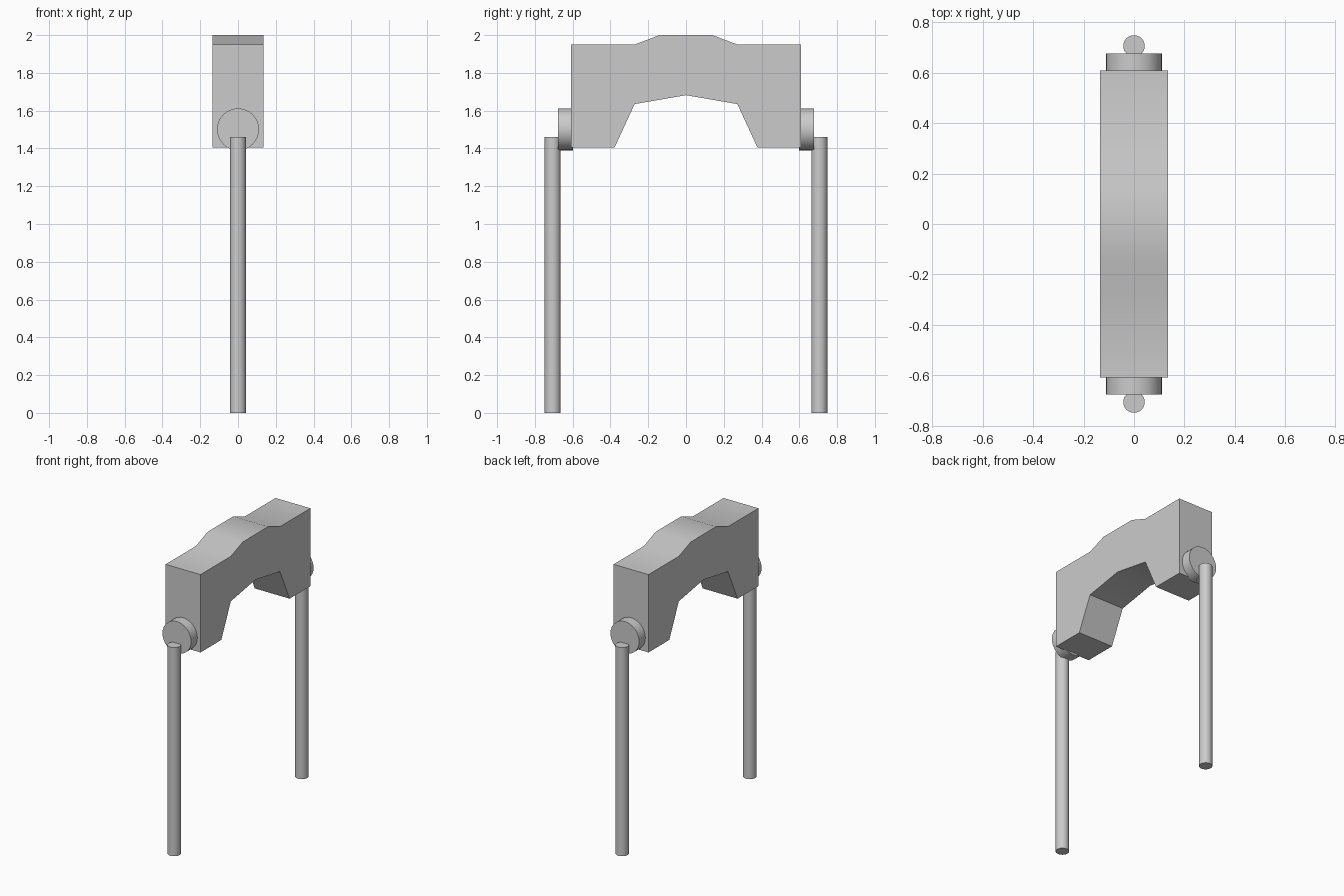
import bpy, bmesh, math

if "Cube" in bpy.data.objects:
    bpy.data.objects.remove(bpy.data.objects["Cube"])


def smooth(obj):
    bpy.ops.object.select_all(action='DESELECT')
    obj.select_set(True)
    bpy.context.view_layer.objects.active = obj
    bpy.ops.object.shade_smooth_by_angle(angle=math.radians(30))


def cylinder(name, radius, depth, location, rotation=(0, 0, 0)):
    bpy.ops.mesh.primitive_cylinder_add(vertices=32, radius=radius, depth=depth,
                                        location=location, rotation=rotation)
    obj = bpy.context.object
    obj.name = name
    smooth(obj)


# Arched body: half profile (y, z), mirrored in y, extruded along x
half_top = [(0.608, 1.405), (0.608, 1.95), (0.272, 1.95), (0.14, 2.0)]
half_bottom = [(0.272, 1.635), (0.378, 1.405)]
profile = ([(0, 1.682)] + half_bottom + half_top
           + [(-y, z) for y, z in reversed(half_bottom + half_top)])
bm = bmesh.new()
face = bm.faces.new([bm.verts.new((-0.135, y, z)) for y, z in profile])
ext = bmesh.ops.extrude_face_region(bm, geom=[face])
verts = [v for v in ext['geom'] if isinstance(v, bmesh.types.BMVert)]
bmesh.ops.translate(bm, verts=verts, vec=(0.27, 0, 0))
bmesh.ops.recalc_face_normals(bm, faces=bm.faces)
mesh = bpy.data.meshes.new("arched_body")
bm.to_mesh(mesh)
bm.free()
body = bpy.data.objects.new("arched_body", mesh)
bpy.context.collection.objects.link(body)
smooth(body)

# Pivot discs and hanging poles at both ends
for side, label in ((-1, "front"), (1, "back")):
    cylinder(label + "_pivot_disc", 0.111, 0.08, (0, side * 0.637, 1.501),
             (math.pi / 2, 0, 0))
    cylinder(label + "_pole", 0.0425, 1.46, (0, side * 0.706, 0.73))
